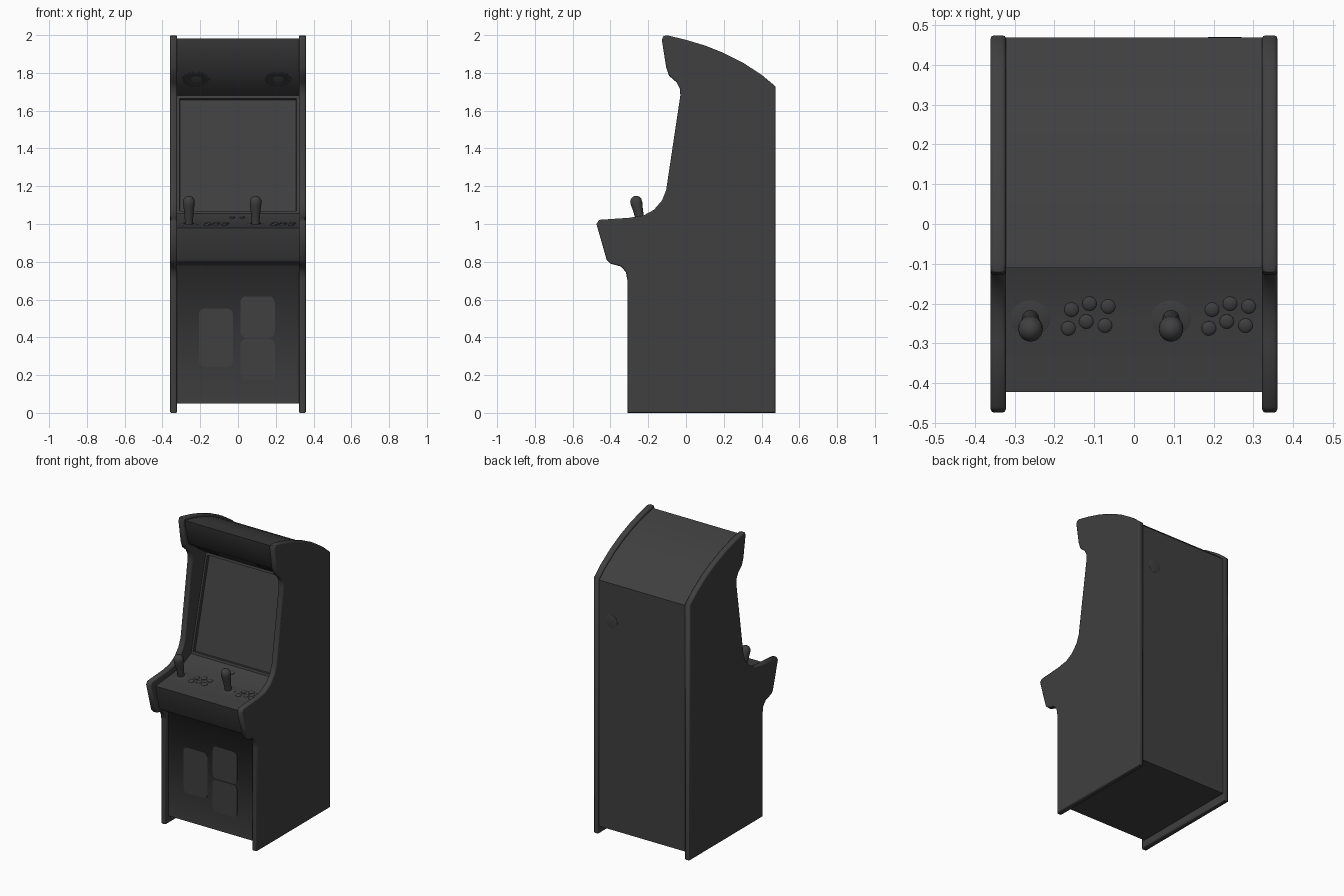
import bpy, bmesh, math
from mathutils import Vector, Matrix

cube = bpy.data.objects.get("Cube")
if cube:
    bpy.data.objects.remove(cube, do_unlink=True)

charcoal = bpy.data.materials.new("charcoal")
charcoal.use_nodes = True
COLOUR = (0.05, 0.05, 0.05, 1)
charcoal.diffuse_color = COLOUR
charcoal.node_tree.nodes["Principled BSDF"].inputs["Base Color"].default_value = COLOUR


def finish(name, bm, angle=40, rule=None):
    """Turn a bmesh into a named object, smooth except at sharp edges."""
    bmesh.ops.recalc_face_normals(bm, faces=bm.faces[:])
    for f in bm.faces:
        f.smooth = True
    for e in bm.edges:
        e.smooth = (len(e.link_faces) == 2
                    and e.calc_face_angle() < math.radians(angle)
                    and not (rule and rule(e)))
    mesh = bpy.data.meshes.new(name)
    bm.to_mesh(mesh)
    bm.free()
    mesh.materials.append(charcoal)
    ob = bpy.data.objects.new(name, mesh)
    bpy.context.collection.objects.link(ob)
    return ob


def extrude_outline(points, offset):
    bm = bmesh.new()
    face = bm.faces.new([bm.verts.new(p) for p in points])
    new = bmesh.ops.extrude_face_region(bm, geom=[face])["geom"]
    bmesh.ops.translate(bm, vec=offset, verts=[v for v in new if isinstance(v, bmesh.types.BMVert)])
    return bm


def lathe(name, profile, place, normal, segments=24):
    """Revolve (radius, height) points and stand them on a surface."""
    bm = bmesh.new()
    verts = [bm.verts.new((r, 0, h)) for r, h in profile]
    edges = [bm.edges.new(pair) for pair in zip(verts, verts[1:])]
    bmesh.ops.spin(bm, geom=verts + edges, axis=(0, 0, 1), cent=(0, 0, 0),
                   angle=math.tau, steps=segments)
    bmesh.ops.remove_doubles(bm, verts=bm.verts[:], dist=1e-5)
    turn = Vector(normal).to_track_quat("Z", "Y").to_matrix().to_4x4()
    bm.transform(Matrix.Translation(place) @ turn)
    return finish(name, bm)


def cap_edge(e):
    return any(len(f.verts) > 10 for f in e.link_faces)


# Side panels: one silhouette, both sides, rounded rims
roof = [(0.474, 1.728), (0.40, 1.79), (0.30, 1.855), (0.20, 1.905),
        (0.10, 1.945), (0, 1.975), (-0.10, 1.999)]
side = [(-0.31, 0), (0.474, 0)] + roof + [
    (-0.12, 1.995), (-0.128, 1.975), (-0.105, 1.83), (-0.09, 1.785), (-0.05, 1.75),
    (-0.032, 1.715), (-0.03, 1.68), (-0.105, 1.18), (-0.127, 1.125), (-0.17, 1.075),
    (-0.225, 1.045), (-0.30, 1.033), (-0.46, 1.022), (-0.474, 1.0), (-0.42, 0.81),
    (-0.40, 0.79), (-0.345, 0.775), (-0.318, 0.745), (-0.31, 0.70)]
for name, x in (("left_side_panel", 0.322), ("right_side_panel", -0.36)):
    bm = extrude_outline([(x, y, z) for y, z in side], (0.038, 0, 0))
    rims = [e for e in bm.edges if abs(e.verts[0].co.x - e.verts[1].co.x) < 1e-5]
    bmesh.ops.bevel(bm, geom=rims, offset=0.008, segments=2, affect="EDGES", profile=0.5)
    finish(name, bm, 50, cap_edge)

# Cabinet body between the panels, with a recessed screen
bezel_top, bezel_low = Vector((0, 0.118, 1.68)), Vector((0, -0.042, 1.055))
KICK_Y = -0.285
body = [(KICK_Y, 0.05), (0.468, 0.05), (0.468, 1.715)]
body += [(y, z - 0.017) for y, z in roof[1:-1]]
body += [(-0.11, 1.981), (-0.07, 1.81), tuple(bezel_top.yz), tuple(bezel_low.yz),
         (-0.12, 1.021), (-0.235, 0.996), (-0.422, 0.98),
         (-0.384, 0.82), (-0.37, 0.80), (KICK_Y, 0.775)]
bm = extrude_outline([(-0.325, y, z) for y, z in body], (0.65, 0, 0))
centre = (bezel_top + bezel_low) / 2
screen = min(bm.faces, key=lambda f: (f.calc_center_median() - centre).length)
bmesh.ops.recalc_face_normals(bm, faces=bm.faces[:])
bmesh.ops.inset_region(bm, faces=[screen], thickness=0.022)
bmesh.ops.inset_region(bm, faces=[screen], thickness=0.004, depth=-0.018)


def hard_edge(e):
    mid = (e.verts[0].co + e.verts[1].co) / 2
    return (mid.y > 0.45 or mid.z > 1.97 or abs(mid.z - 0.80) < 0.005
            or (mid.y > -0.06 and 1.03 < mid.z < 1.7))


finish("cabinet_body", bm, 85, hard_edge)


# Coin doors: thin rounded plates on the lower front
def rounded_plate(name, x0, x1, z0, z1, r=0.032, steps=5):
    pts = []
    for k, (cx, cz) in enumerate(((x1 - r, z1 - r), (x0 + r, z1 - r),
                                  (x0 + r, z0 + r), (x1 - r, z0 + r))):
        for i in range(steps + 1):
            a = math.pi / 2 * (k + i / steps)
            pts.append((cx + r * math.cos(a), KICK_Y + 0.001, cz + r * math.sin(a)))
    finish(name, extrude_outline(pts, (0, -0.004, 0)))


rounded_plate("coin_box_door", -0.207, -0.027, 0.243, 0.553)
rounded_plate("upper_coin_door", 0.012, 0.195, 0.397, 0.617)
rounded_plate("lower_coin_door", 0.012, 0.195, 0.173, 0.393)


# Controls: two sticks and two button clusters on the sloping deck
def deck_height(y):
    return 0.996 + (y + 0.235) * (0.217 if y > -0.235 else 0.086)


deck_normal = (0, -0.15, 1)
button = [(0.018, -0.004), (0.018, 0.002), (0.015, 0.005), (0.008, 0.007), (0, 0.008)]
cluster = [(-0.165, -0.262), (-0.157, -0.215), (-0.112, -0.20),
           (-0.065, -0.207), (-0.12, -0.245), (-0.073, -0.255)]
for player, shift in (("first", 0), ("second", 0.353)):
    spot = (-0.26 + shift, -0.237, deck_height(-0.237))
    lathe(player + "_stick_base", [(0.05, -0.006), (0.05, 0.001), (0.045, 0.003), (0, 0.004)],
          spot, deck_normal, 32)
    lathe(player + "_stick", [(0.021, 0), (0.022, 0.03), (0.027, 0.085), (0.031, 0.115),
                              (0.030, 0.135), (0.021, 0.149), (0.008, 0.155), (0, 0.156)],
          spot, (0, -0.22, 1))
    for i, (x, y) in enumerate(cluster):
        lathe(f"{player}_button_{i + 1}", button, (x + shift, y, deck_height(y)), deck_normal)
for name, x in (("first_start_button", -0.03), ("second_start_button", 0.022)):
    lathe(name, [(0.014, -0.004), (0.014, 0.003), (0.008, 0.006), (0, 0.007)],
          (x, -0.088, 1.035), (0, -0.4, 1))

# Speakers on the slope under the marquee
slope = (0, -0.13, -0.188)
for name, x in (("right_speaker", -0.222), ("left_speaker", 0.213)):
    lathe(name, [(0.072, -0.004), (0.070, 0.003), (0.062, 0.006), (0.048, 0.003), (0, 0.001)],
          (x, -0.004, 1.767), slope, 32)

# Round lock cover on the back
lathe("back_lock_cover", [(0.042, -0.004), (0.042, 0.001), (0.038, 0.002), (0, 0.002)],
      (0.228, 0.468, 1.46), (0, 1, 0), 32)
